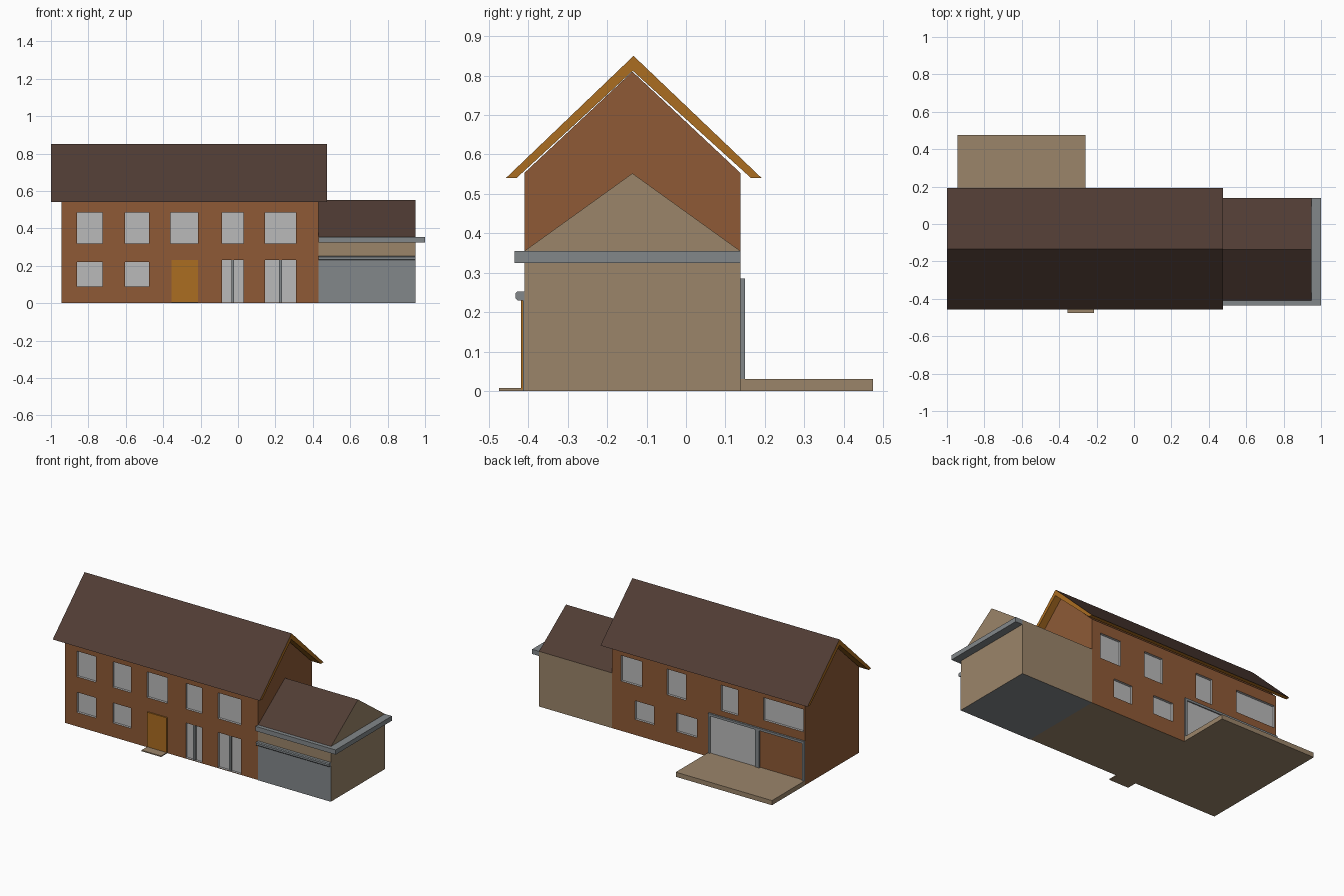
import bpy, bmesh

if "Cube" in bpy.data.objects:
    bpy.data.objects.remove(bpy.data.objects["Cube"])


def material(name, rgb):
    m = bpy.data.materials.new(name)
    lin = [((c / 255 + 0.055) / 1.055) ** 2.4 for c in rgb]
    m.diffuse_color = (*lin, 1)
    m.use_nodes = True
    m.node_tree.nodes["Principled BSDF"].inputs["Base Color"].default_value = m.diffuse_color
    return m


BRICK = material("brick", (142, 90, 54))
TAN = material("tan_render", (155, 133, 106))
GREY = material("grey_metal", (130, 135, 138))
GLASS = material("pale_glass", (186, 186, 186))
OCHRE = material("ochre_wood", (171, 109, 33))
ROOF = material("dark_roof", (80, 60, 52))


def finish(name, bm, mats, rule=None):
    bmesh.ops.recalc_face_normals(bm, faces=bm.faces)
    bm.normal_update()
    if rule:
        for f in bm.faces:
            f.material_index = rule(f)
    me = bpy.data.meshes.new(name)
    bm.to_mesh(me)
    bm.free()
    for m in mats:
        me.materials.append(m)
    ob = bpy.data.objects.new(name, me)
    bpy.context.collection.objects.link(ob)
    return ob


def prism(name, pts, x0, x1, mats, rule=None):
    """Extrude a (y, z) profile from x0 to x1."""
    bm = bmesh.new()
    a = [bm.verts.new((x0, y, z)) for y, z in pts]
    b = [bm.verts.new((x1, y, z)) for y, z in pts]
    bm.faces.new(a)
    bm.faces.new(b[::-1])
    for i in range(len(pts)):
        j = (i + 1) % len(pts)
        bm.faces.new((a[i], b[i], b[j], a[j]))
    return finish(name, bm, mats, rule)


def add_box(bm, x0, x1, y0, y1, z0, z1):
    for v in bmesh.ops.create_cube(bm, size=1)["verts"]:
        v.co = (x0 if v.co.x < 0 else x1, y0 if v.co.y < 0 else y1,
                z0 if v.co.z < 0 else z1)


def boxes(name, mats, *dims, rule=None):
    bm = bmesh.new()
    for d in dims:
        add_box(bm, *d)
    return finish(name, bm, mats, rule)


FRONT, BACK, RIDGE = -0.41, 0.138, -0.136
LEFT, MID, RIGHT = -0.945, 0.43, 0.95
DEPTH = 0.015  # window recess

# Main house body
house = prism("house_walls",
              [(FRONT, 0), (BACK, 0), (BACK, 0.553), (RIDGE, 0.81), (FRONT, 0.553)],
              LEFT, MID, [BRICK, TAN, GLASS],
              lambda f: 1 if f.normal.z < -0.9 else 0)

# Window recesses: (x0, x1, z0, z1)
front_windows = [(x0, x1, 0.32, 0.485) for x0, x1 in
                 ((-0.86, -0.725), (-0.605, -0.475), (-0.36, -0.215),
                  (-0.085, 0.03), (0.145, 0.31))]
front_windows += [(-0.86, -0.725, 0.09, 0.22), (-0.605, -0.475, 0.09, 0.22)]
glass_doors = [(-0.085, 0.03, 0.004, 0.23), (0.145, 0.31, 0.004, 0.23)]
back_windows = [(0.216, 0.366, 0.32, 0.485), (-0.097, 0.038, 0.32, 0.485),
                (-0.468, -0.347, 0.32, 0.485), (-0.935, -0.65, 0.34, 0.485),
                (0.13, 0.266, 0.1, 0.22), (-0.175, -0.03, 0.1, 0.22)]
cuts = [(a, b, FRONT - 0.05, FRONT + DEPTH, c, d)
        for a, b, c, d in front_windows + glass_doors]
cuts += [(a, b, BACK - DEPTH, BACK + 0.05, c, d) for a, b, c, d in back_windows]
cutter = boxes("window_cutter", [BRICK, TAN, GLASS], *cuts, rule=lambda f: 2)
cutter.hide_render = True
cutter.hide_viewport = True
mod = house.modifiers.new("windows", "BOOLEAN")
mod.operation = "DIFFERENCE"
mod.solver = "EXACT"
mod.object = cutter

# Mullions of the front glass doors
boxes("door_mullions", [GREY],
      *[((a + b) / 2 - 0.007, (a + b) / 2 + 0.007, FRONT + 0.004, FRONT + DEPTH, c, d)
        for a, b, c, d in glass_doors])

# Main roof: dark slopes, ochre verges and underside
prism("main_roof",
      [(-0.457, 0.54), (-0.133, 0.85), (0.192, 0.54), (0.165, 0.54),
       (-0.135, 0.812), (-0.43, 0.54)],
      -1.0, 0.475, [ROOF, OCHRE], lambda f: 0 if f.normal.z > 0.3 else 1)

# Front door and step
boxes("front_door", [OCHRE], (-0.355, -0.215, FRONT - 0.008, FRONT, 0.004, 0.23))
boxes("door_step", [TAN], (-0.355, -0.215, -0.475, FRONT, 0, 0.007))

# Annex: tan walls, dark roof slopes, grey floor
prism("annex",
      [(FRONT, 0), (BACK, 0), (BACK, 0.355), (RIDGE, 0.552), (FRONT, 0.355)],
      MID, RIGHT, [TAN, ROOF, GREY],
      lambda f: 1 if f.normal.z > 0.3 else 2 if f.normal.z < -0.9 else 0)

# Grey canopy round the annex front and end
boxes("annex_canopy", [GREY],
      (MID, 1.0, -0.435, FRONT, 0.325, 0.355),
      (RIGHT, 1.0, FRONT, BACK, 0.325, 0.355))

# Garage door and the rounded bar over it
boxes("garage_door", [GREY], (MID, RIGHT, FRONT - 0.003, FRONT, 0, 0.23))
prism("garage_bar",
      [(FRONT, 0.23), (-0.428, 0.23), (-0.433, 0.235), (-0.433, 0.247),
       (-0.428, 0.252), (FRONT, 0.252)], MID, RIGHT, [GREY])

# Back terrace
boxes("terrace", [TAN], (LEFT, -0.26, BACK, 0.475, 0, 0.03))

# Sliding door: frame, middle post and one glass leaf
y1 = BACK + 0.012
boxes("sliding_door_frame", [GREY],
      (LEFT, -0.26, BACK, y1, 0.27, 0.285),
      (LEFT, LEFT + 0.015, BACK, y1, 0.03, 0.27),
      (-0.275, -0.26, BACK, y1, 0.03, 0.27),
      (-0.625, -0.595, BACK, y1, 0.03, 0.27))
boxes("sliding_door_glass", [GLASS], (-0.595, -0.275, BACK, BACK + 0.005, 0.03, 0.27))
